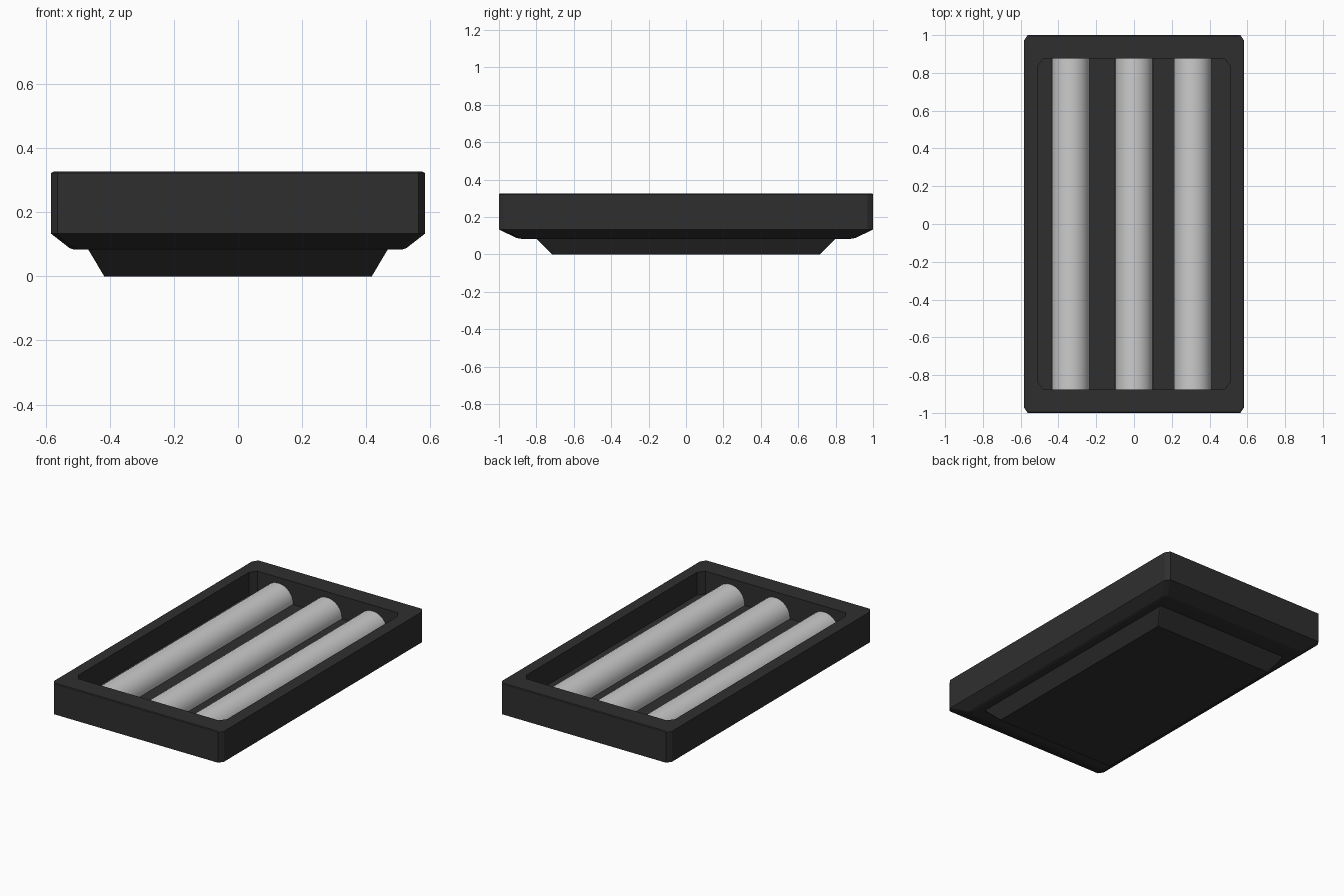
import bpy
import bmesh
import math

cube = bpy.data.objects.get("Cube")
if cube:
    bpy.data.objects.remove(cube)


def material(name, value):
    mat = bpy.data.materials.new(name)
    mat.use_nodes = True
    color = (value, value, value, 1)
    mat.diffuse_color = color
    mat.node_tree.nodes["Principled BSDF"].inputs["Base Color"].default_value = color
    return mat


dark_plastic = material("dark plastic", 0.028)
pale_tube = material("pale tube", 0.6)


def ring(bm, hx, hy, z, cx, cy):
    """Rectangle outline with cut corners."""
    points = []
    for sx, sy in ((1, 1), (-1, 1), (-1, -1), (1, -1)):
        pair = [(sx * hx, sy * (hy - cy)), (sx * (hx - cx), sy * hy)]
        points += pair if sx * sy > 0 else pair[::-1]
    return [bm.verts.new((x, y, z)) for x, y in points]


def loft(name, sections):
    """Skin a stack of outlines and cap both ends."""
    bm = bmesh.new()
    rings = [ring(bm, *s) for s in sections]
    for a, b in zip(rings, rings[1:]):
        for i in range(len(a)):
            j = (i + 1) % len(a)
            bm.faces.new((a[i], a[j], b[j], b[i]))
    bm.faces.new(rings[0][::-1])
    bm.faces.new(rings[-1])
    bmesh.ops.recalc_face_normals(bm, faces=bm.faces)
    mesh = bpy.data.meshes.new(name)
    bm.to_mesh(mesh)
    bm.free()
    obj = bpy.data.objects.new(name, mesh)
    bpy.context.collection.objects.link(obj)
    mesh.materials.append(dark_plastic)
    return obj


FLOOR = 0.185
INNER_Y = 0.875

# Tray: underside, flared shoulder, walls, rim, then down into the recess
loft("tray_housing", [
    (0.51, 0.875, 0.083, 0.02, 0.03),
    (0.525, 0.905, 0.088, 0.02, 0.03),
    (0.583, 1.0, 0.133, 0.02, 0.03),
    (0.583, 1.0, 0.322, 0.02, 0.03),
    (0.575, 0.995, 0.326, 0.02, 0.03),
    (0.51, INNER_Y, 0.326, 0.03, 0.04),
    (0.51, INNER_Y, FLOOR, 0.03, 0.04),
])

# Tapered mounting base
loft("mounting_base", [
    (0.417, 0.715, 0.0, 0.004, 0.004),
    (0.467, 0.80, 0.084, 0.004, 0.004),
])

# Light tubes, sunk halfway into the recess floor
for name, x in (("right_tube", -0.335), ("middle_tube", 0.0), ("left_tube", 0.31)):
    bpy.ops.mesh.primitive_cylinder_add(
        vertices=32, radius=0.1, depth=2 * INNER_Y,
        location=(x, 0, 0.19), rotation=(math.pi / 2, 0, 0))
    tube = bpy.context.object
    tube.name = name
    tube.data.materials.append(pale_tube)
    bpy.ops.object.shade_smooth_by_angle()
